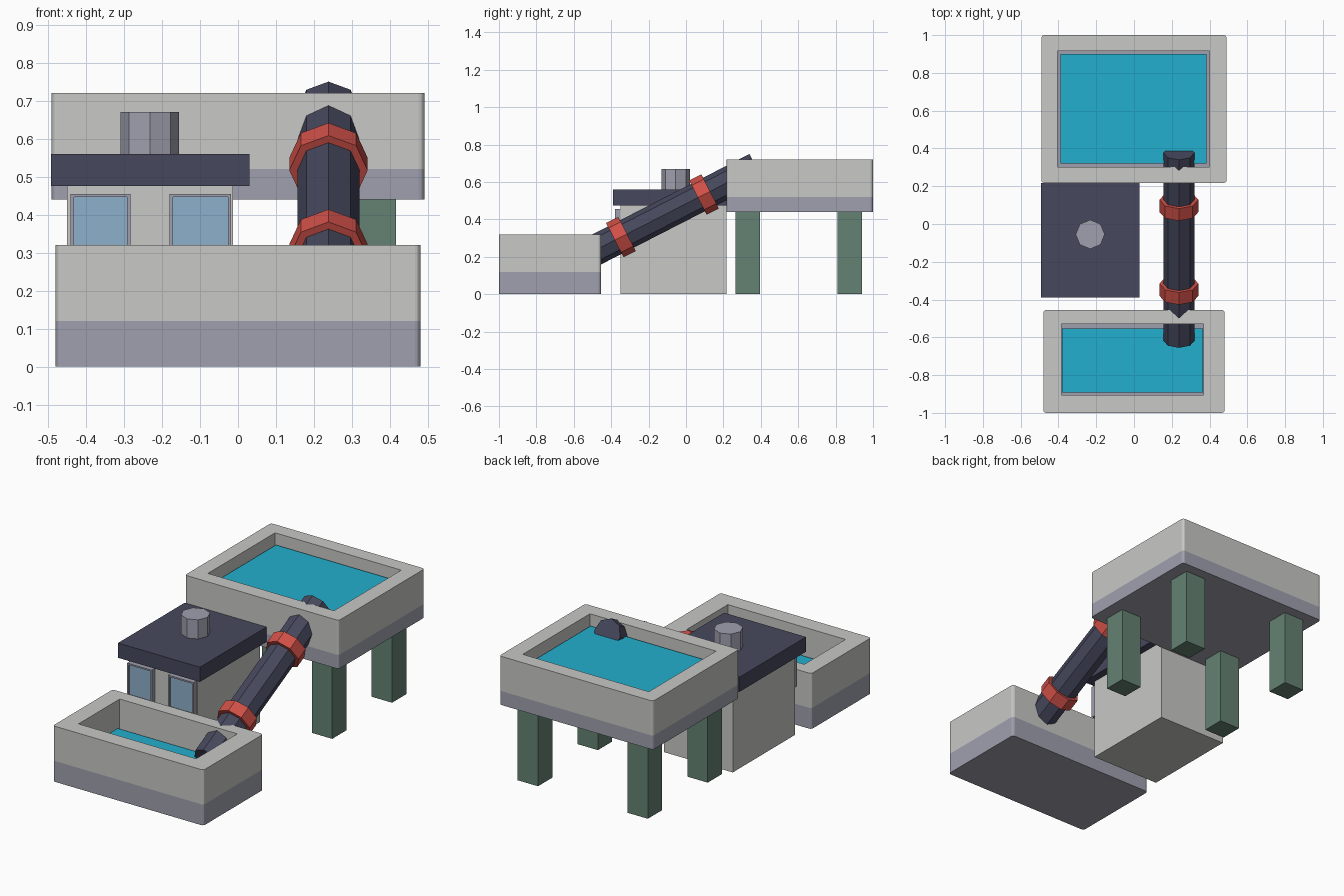
import bpy, bmesh, math
from mathutils import Matrix, Vector

if "Cube" in bpy.data.objects:
    bpy.data.objects.remove(bpy.data.objects["Cube"])


def material(name, srgb):
    mat = bpy.data.materials.new(name)
    mat.use_nodes = True
    color = [((c / 255 + 0.055) / 1.055) ** 2.4 for c in srgb] + [1]
    mat.diffuse_color = color
    mat.node_tree.nodes["Principled BSDF"].inputs["Base Color"].default_value = color
    return mat


concrete = material("concrete", (200, 200, 198))
lavender = material("lavender_grey", (160, 160, 175))
slate = material("dark_slate", (70, 72, 93))
water = material("water_blue", (34, 175, 205))
glass = material("window_blue", (141, 176, 204))
green = material("leg_green", (101, 130, 114))
red = material("ring_red", (208, 80, 71))


def finish(name, bm, *mats):
    bm.normal_update()
    mesh = bpy.data.meshes.new(name)
    bm.to_mesh(mesh)
    bm.free()
    for mat in mats:
        mesh.materials.append(mat)
    obj = bpy.data.objects.new(name, mesh)
    bpy.context.collection.objects.link(obj)


def box_bm(x, y, z):
    """Box spanning three (min, max) ranges."""
    bm = bmesh.new()
    size = [r[1] - r[0] for r in (x, y, z)]
    mid = Vector([sum(r) / 2 for r in (x, y, z)])
    bmesh.ops.create_cube(bm, matrix=Matrix.Translation(mid) @ Matrix.Diagonal((*size, 1)))
    bm.normal_update()
    return bm


def box(name, x, y, z, mat):
    finish(name, box_bm(x, y, z), mat)


def octagon(name, center, radius, length, mat, tilt=0):
    bm = bmesh.new()
    matrix = Matrix.Translation(center) @ Matrix.Rotation(tilt, 4, "X")
    bmesh.ops.create_cone(bm, cap_ends=True, segments=8, radius1=radius,
                          radius2=radius, depth=length, matrix=matrix)
    finish(name, bm, mat)


def tank(name, x, y, z, inner_x, inner_y, band):
    """Open basin with rounded corners and a lavender base up to the band height."""
    bm = box_bm(x, y, z)
    bmesh.ops.bisect_plane(bm, geom=bm.verts[:] + bm.edges[:] + bm.faces[:],
                           plane_co=(0, 0, band), plane_no=(0, 0, 1))
    bm.normal_update()
    mid_x, mid_y = sum(x) / 2, sum(y) / 2
    # Inset once for the rim, then again to sink the inner walls to the floor
    top = max(bm.faces, key=lambda f: f.calc_center_median().z)
    for height in (z[1], band):
        bmesh.ops.inset_individual(bm, faces=[top], thickness=0.02)
        for v in top.verts:
            v.co = (inner_x[v.co.x > mid_x], inner_y[v.co.y > mid_y], height)
    # Round the outer upright corners
    half_x, half_y = (x[1] - x[0]) / 2 - 0.001, (y[1] - y[0]) / 2 - 0.001
    corners = [e for e in bm.edges
               if abs(e.verts[0].co.z - e.verts[1].co.z) > 0.01
               and all(abs(v.co.x - mid_x) > half_x and abs(v.co.y - mid_y) > half_y
                       for v in e.verts)]
    bmesh.ops.bevel(bm, geom=corners, offset=0.015, segments=3, profile=0.5, affect="EDGES")
    bmesh.ops.recalc_face_normals(bm, faces=bm.faces[:])
    for f in bm.faces:
        f.material_index = int(f.calc_center_median().z < band + 0.001)
    finish(name, bm, concrete, lavender)


# Tanks and their water
tank("lower_tank", (-0.48, 0.48), (-1, -0.455), (0, 0.32), (-0.383, 0.367), (-0.905, -0.53), 0.12)
box("lower_water", (-0.38, 0.365), (-0.893, -0.552), (0.15, 0.16), water)
tank("upper_tank", (-0.49, 0.49), (0.217, 1), (0.44, 0.72), (-0.404, 0.4), (0.303, 0.915), 0.52)
box("upper_water", (-0.388, 0.384), (0.32, 0.9), (0.65, 0.66), water)

# Legs under the upper tank
for side, x in (("right", (-0.415, -0.285)), ("left", (0.285, 0.415))):
    for end, y in (("front", (0.265, 0.395)), ("back", (0.81, 0.94))):
        box(f"{end}_{side}_leg", x, y, (0, 0.44), green)

# Pump house with roof and chimney
box("house_walls", (-0.45, -0.013), (-0.35, 0.217), (0, 0.475), concrete)
box("house_roof", (-0.492, 0.03), (-0.39, 0.217), (0.475, 0.56), slate)
octagon("chimney", (-0.232, -0.055, 0.61), 0.077, 0.12, lavender)

# Framed windows with recessed panes
for side, x in (("right", (-0.44, -0.283)), ("left", (-0.18, -0.018))):
    bm = box_bm(x, (-0.38, -0.345), (0.265, 0.455))
    pane = min(bm.faces, key=lambda f: f.calc_center_median().y)
    bmesh.ops.inset_individual(bm, faces=[pane], thickness=0.012)
    bmesh.ops.inset_individual(bm, faces=[pane], thickness=0.0005, depth=-0.008)
    pane.material_index = 1
    finish(f"{side}_window", bm, lavender, glass)

# Sloping pipe between the tanks, with two collars
slope = math.atan(0.512)


def pipe_piece(name, y, radius, length, mat):
    center = (0.238, y, 0.484 + 0.512 * y)
    octagon(name, center, radius, length, mat, slope - math.pi / 2)


low, high = -0.618, 0.377
pipe_piece("pipe", (low + high) / 2, 0.082, (high - low) / math.cos(slope), slate)
pipe_piece("lower_collar", -0.348, 0.103, 0.073, red)
pipe_piece("upper_collar", 0.096, 0.103, 0.073, red)
